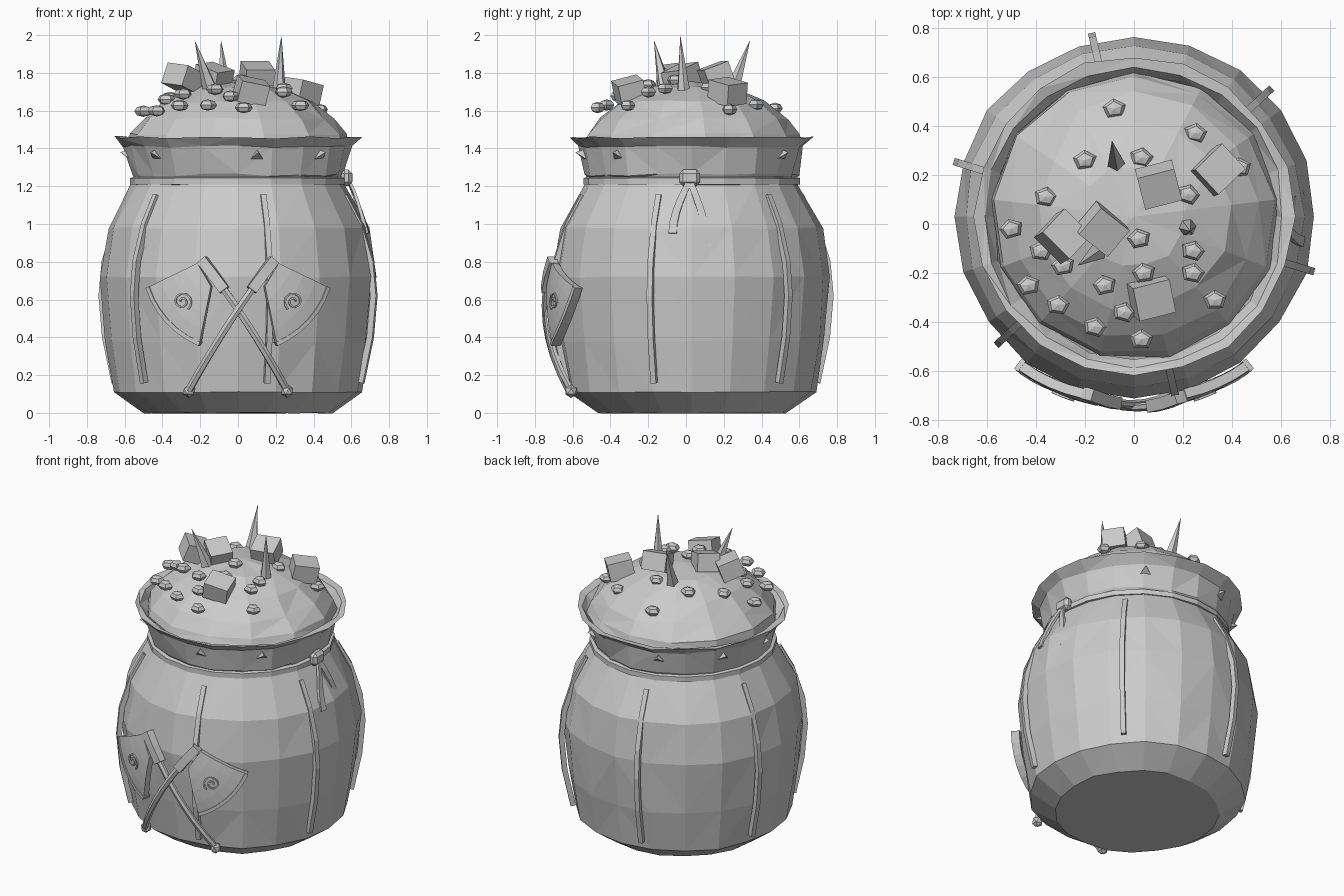
import bpy, bmesh, math, random
from mathutils import Vector, Matrix

if "Cube" in bpy.data.objects:
    bpy.data.objects.remove(bpy.data.objects["Cube"])
rng = random.Random(4)
CY = 0.03  # the sack axis sits slightly behind the origin

mat = bpy.data.materials.new("plain grey")
mat.use_nodes = True
GREY = (0.6, 0.6, 0.6, 1)
mat.diffuse_color = GREY
mat.node_tree.nodes["Principled BSDF"].inputs["Base Color"].default_value = GREY


def finish(name, bm):
    bmesh.ops.recalc_face_normals(bm, faces=bm.faces)
    mesh = bpy.data.meshes.new(name)
    bm.to_mesh(mesh)
    bm.free()
    mesh.materials.append(mat)
    ob = bpy.data.objects.new(name, mesh)
    bpy.context.collection.objects.link(ob)
    return ob


def polar(angle, r, z):
    return Vector((r * math.cos(angle), CY + r * math.sin(angle), z))


def lathe(name, profile, sides=20, jitter=0.0, lift=0.0, cap=False):
    bm = bmesh.new()
    rings = []
    for r, z in profile:
        ring = []
        for i in range(sides):
            k = r + rng.uniform(-jitter, jitter) * (r > 0)
            h = z + rng.uniform(-lift, lift) * (r > 0)
            ring.append(bm.verts.new(polar(math.tau * i / sides + math.pi / 2, k, h)))
        rings.append(ring)
    for a, b in zip(rings, rings[1:]):
        for i in range(sides):
            j = (i + 1) % sides
            bm.faces.new((a[i], a[j], b[j], b[i]))
    if cap:
        bm.faces.new(rings[0])
    bmesh.ops.remove_doubles(bm, verts=bm.verts, dist=0.0005)
    bmesh.ops.triangulate(bm, faces=[f for f in bm.faces if len(f.verts) == 4])
    return finish(name, bm)


def sweep(name, points, width, depth, sides=4, taper=(1, 1)):
    """Strip along points; depth is measured away from the sack axis."""
    bm = bmesh.new()
    pts = [Vector(p) for p in points]
    rings = []
    for i, p in enumerate(pts):
        along = (pts[min(i + 1, len(pts) - 1)] - pts[max(i - 1, 0)]).normalized()
        out = Vector((p.x, p.y - CY, 0))
        out = (out - along * out.dot(along)).normalized()
        side = along.cross(out)
        t = i / (len(pts) - 1)
        s = (taper[0] * (1 - t) + taper[1] * t) / 2 / math.cos(math.pi / sides)
        ring = []
        for k in range(sides):
            a = math.tau * (k + 0.5) / sides
            ring.append(bm.verts.new(p + side * math.cos(a) * width * s + out * math.sin(a) * depth * s))
        rings.append(ring)
    for a, b in zip(rings, rings[1:]):
        for k in range(sides):
            j = (k + 1) % sides
            bm.faces.new((a[k], a[j], b[j], b[k]))
    bm.faces.new(rings[0])
    bm.faces.new(rings[-1])
    return finish(name, bm)


def cone(name, base, tip, r, sides):
    bm = bmesh.new()
    base, tip = Vector(base), Vector(tip)
    d = tip - base
    turn = Matrix.Translation((base + tip) / 2) @ d.to_track_quat('Z', 'Y').to_matrix().to_4x4()
    bmesh.ops.create_cone(bm, cap_ends=True, segments=sides, radius1=r, radius2=0, depth=d.length, matrix=turn)
    return finish(name, bm)


def box(name, centre, size, rot):
    bm = bmesh.new()
    m = Matrix.Translation(centre)
    for axis, angle in zip("ZXY", rot):
        m = m @ Matrix.Rotation(angle, 4, axis)
    bmesh.ops.create_cube(bm, size=1, matrix=m @ Matrix.Diagonal((*size, 1)))
    return finish(name, bm)


# Sack body, neck cord, flared collar and heaped filling
lathe("sack_body", [(0.5, 0), (0.66, 0.11), (0.705, 0.38), (0.735, 0.72), (0.69, 0.98),
                    (0.565, 1.21), (0.54, 1.26)], jitter=0.007, lift=0.004, cap=True)
lathe("neck_cord", [(0.55, 1.205), (0.573, 1.21), (0.573, 1.243), (0.55, 1.25)])
lathe("collar", [(0.54, 1.23), (0.565, 1.26), (0.598, 1.41), (0.65, 1.46),
                 (0.61, 1.455), (0.575, 1.40)], jitter=0.01, lift=0.008)
lathe("filling", [(0.59, 1.42), (0.57, 1.475), (0.50, 1.56), (0.39, 1.65), (0.21, 1.725), (0, 1.755)],
      sides=13, jitter=0.012, lift=0.008)

# Six raised seams down the body
for n in range(6):
    a = math.radians(43 + 60 * n)
    sweep("seam", [polar(a, r, z) for r, z in [(0.59, 1.15), (0.672, 1.0), (0.735, 0.8), (0.752, 0.62),
                                              (0.732, 0.4), (0.68, 0.16)]], 0.03, 0.032)

# Small thorns poking through the collar
for deg in (183, 222, 280, 318, 55, 110, 150):
    a = math.radians(deg)
    cone("collar_thorn", polar(a, 0.56, 1.36), polar(a, 0.625, 1.38), 0.045, 3)

# Knot and its two hanging tails
knot = box("knot", (0.575, 0.02, 1.245), (0.06, 0.11, 0.085), (0, 0, 0))
bevel = knot.modifiers.new("Bevel", 'BEVEL')
bevel.width = 0.02
for name, end, low in (("short_tail", -0.07, 0.95), ("long_tail", 0.11, 0.88)):
    path = []
    for i in range(6):
        t = i / 5
        path.append((0.585 + 0.10 * t ** 0.8, 0.02 + (end - 0.02) * math.sin(t * math.pi / 2),
                     1.23 + (low - 1.23) * t))
    sweep(name, path, 0.04, 0.018, taper=(0.8, 1.1))


# Crossed axes wrapped over the front of the sack
def on_front(x, z, lift=0.0):
    r = 0.765 - 0.35 * (z - 0.58) ** 2 + lift
    return Vector((x, CY - math.sqrt(r * r - x * x), z))


def bezier(a, b, c, t):
    return (Vector(a) * (1 - t) ** 2 + Vector(b) * 2 * t * (1 - t) + Vector(c) * t * t)


def axe(s):
    # s is the side the blade is on; the pommel is on the other side
    lift = 0.012 if s > 0 else 0.0
    line = [bezier((-0.26, 0.12), (-0.05, 0.50), (0.19, 0.81), i / 8) for i in range(9)]
    sweep("axe_handle", [on_front(s * p.x, p.y, lift) for p in line], 0.036, 0.03, sides=6)
    sweep("axe_socket", [on_front(s * p.x, p.y, lift) for p in line[6:]], 0.055, 0.05)
    bm = bmesh.new()
    bmesh.ops.create_icosphere(bm, subdivisions=1, radius=0.036,
                               matrix=Matrix.Translation(on_front(-s * 0.26, 0.115)))
    finish("axe_pommel", bm)

    # Blade grid runs from the socket out to the curved cutting edge
    bm = bmesh.new()
    rows, cols, grid = 6, 4, []
    edge = [bezier((0.465, 0.665), (0.40, 0.46), (0.20, 0.365), i / rows) for i in range(rows + 1)]
    for i in range(rows + 1):
        inner = Vector((0.21, 0.79)).lerp(Vector((0.14, 0.67)), i / rows)
        row = []
        for j in range(cols + 1):
            p = inner.lerp(edge[i], j / cols)
            row.append(bm.verts.new(on_front(s * p.x, p.y)))
        grid.append(row)
    for i in range(rows):
        for j in range(cols):
            bm.faces.new((grid[i][j], grid[i + 1][j], grid[i + 1][j + 1], grid[i][j + 1]))
    blade = finish("axe_blade", bm)
    thick = blade.modifiers.new("Solidify", 'SOLIDIFY')
    thick.thickness = 0.04
    thick.offset = 0
    sweep("cutting_edge", [on_front(s * p.x, p.y) for p in edge], 0.022, 0.052)

    # Raised spiral on the blade
    coil = []
    for i in range(24):
        a, r = i * 0.45, 0.01 + 0.0018 * i
        coil.append(on_front(s * (0.295 + r * math.cos(a)), 0.59 + r * math.sin(a), 0.022))
    sweep("blade_spiral", coil, 0.009, 0.012)


axe(-1)
axe(1)

# Tall spikes, blocks and pebbles on the filling
cone("spike", (0.215, -0.01, 1.66), (0.23, -0.03, 2.0), 0.042, 6)
cone("spike", (-0.07, 0.23, 1.66), (-0.09, 0.34, 1.975), 0.047, 5)
cone("spike", (-0.13, -0.10, 1.66), (-0.23, -0.17, 1.975), 0.05, 5)

for centre, rot in [((0.10, 0.16, 1.785), (0.25, 0.35, 0)), ((0.34, 0.22, 1.70), (0.75, 0.1, 0.2)),
                    ((-0.13, -0.02, 1.775), (-0.7, 0.1, 0.3)), ((-0.29, -0.05, 1.77), (-0.75, -0.35, 0.1)),
                    ((0.07, -0.30, 1.705), (0.2, 0.25, 0.2))]:
    box("block", centre, (0.155, 0.14, 0.115), rot)

pebbles = [(-.08, .47), (.25, .37), (-.2, .26), (.03, .27), (.43, .23), (-.36, .11), (.22, .12),
           (-.5, -.02), (.02, -.06), (-.38, -.11), (.24, -.11), (-.29, -.17), (.04, -.2), (.24, -.2),
           (-.43, -.25), (-.12, -.25), (.33, -.31), (-.31, -.33), (-.04, -.36), (-.16, -.42), (.03, -.47)]
for x, y in pebbles:
    bm = bmesh.new()
    z = 1.765 - 0.67 * (x * x + y * y)
    place = Matrix.Translation((x, y, z)) @ Matrix.Rotation(rng.uniform(-0.3, 0.3), 4, 'Z')
    bmesh.ops.create_uvsphere(bm, u_segments=5, v_segments=4, radius=1,
                              matrix=place @ Matrix.Diagonal((0.05, 0.042, 0.03, 1)))
    finish("pebble", bm)
